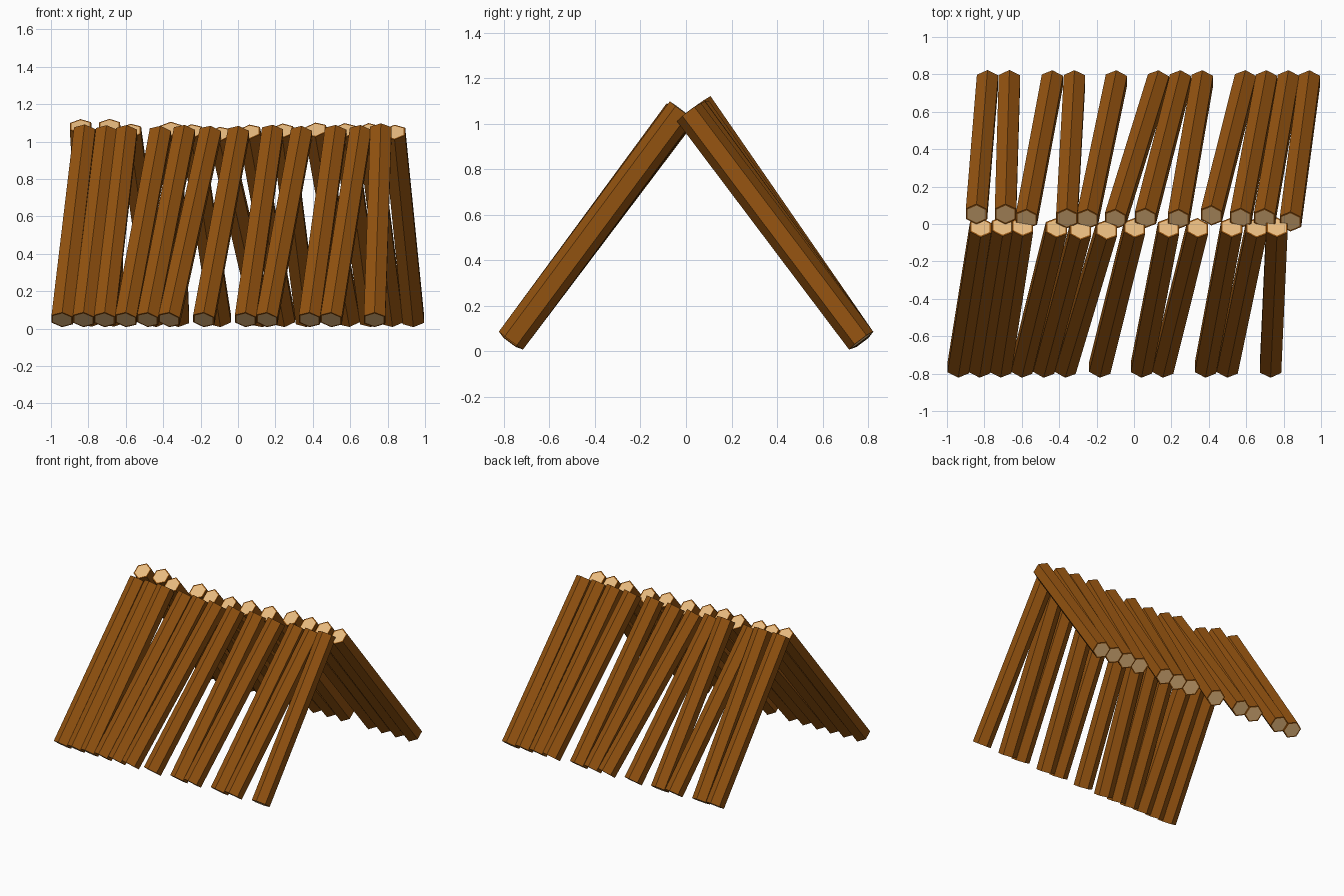
import bpy, bmesh, math
from mathutils import Vector

if "Cube" in bpy.data.objects:
    bpy.data.objects.remove(bpy.data.objects["Cube"])

RADIUS, LENGTH = 0.066, 1.26
FOOT_Y, FOOT_Z = 0.769, 0.047


def material(name, rgb):
    m = bpy.data.materials.new(name)
    m.diffuse_color = (*rgb, 1)
    m.use_nodes = True
    m.node_tree.nodes["Principled BSDF"].inputs["Base Color"].default_value = m.diffuse_color
    return m


bark = material("bark", (0.29, 0.085, 0.005))
cut_wood = material("cut_wood", (0.83, 0.51, 0.22))


def log(name, foot, top):
    """Six-sided log between two points, with pale inset cut ends."""
    axis = (top - foot).normalized()
    up = axis.cross(Vector((1, 0, 0))).normalized()
    side = up.cross(axis)
    bm = bmesh.new()
    rings = []
    for centre in (foot, top):
        ring = []
        for i in range(6):
            a = math.tau * i / 6
            ring.append(bm.verts.new(centre + RADIUS * (math.cos(a) * up + math.sin(a) * side)))
        rings.append(ring)
    for i in range(6):
        j = (i + 1) % 6
        bm.faces.new((rings[0][i], rings[0][j], rings[1][j], rings[1][i]))
    caps = [bm.faces.new(r) for r in rings]
    bmesh.ops.recalc_face_normals(bm, faces=bm.faces[:])
    # Bark rim around each cut end
    bmesh.ops.inset_individual(bm, faces=caps, thickness=0.01)
    for cap in caps:
        cap.material_index = 1
    mesh = bpy.data.meshes.new(name)
    bm.to_mesh(mesh)
    bm.free()
    mesh.materials.append(bark)
    mesh.materials.append(cut_wood)
    bpy.context.collection.objects.link(bpy.data.objects.new(name, mesh))


def row(name, foot_y, feet, tops, top_ys):
    """Row of equal-length leaning logs."""
    for i, (fx, tx, ty) in enumerate(zip(feet, tops, top_ys)):
        rise = math.sqrt(LENGTH ** 2 - (tx - fx) ** 2 - (ty - foot_y) ** 2)
        log(f"{name}_{i + 1}", Vector((fx, foot_y, FOOT_Z)), Vector((tx, ty, FOOT_Z + rise)))


# Front slope
row("front_log", -FOOT_Y,
    (-.94, -.826, -.713, -.60, -.483, -.368, -.183, .04, .154, .382, .498, .73),
    (-.82, -.703, -.596, -.415, -.286, -.147, .003, .185, .34, .522, .655, .764),
    (-.018, -.013, -.013, -.021, -.032, -.032, -.021, -.021, -.021, -.018, -.021, -.018))

# Back slope
row("back_log", FOOT_Y,
    (-.783, -.666, -.436, -.318, -.094, .131, .249, .366, .596, .709, .826, .938),
    (-.842, -.687, -.575, -.359, -.249, -.099, .061, .238, .414, .57, .698, .837),
    (.053, .053, .027, .03, .027, .027, .032, .027, .046, .032, .03, .013))
